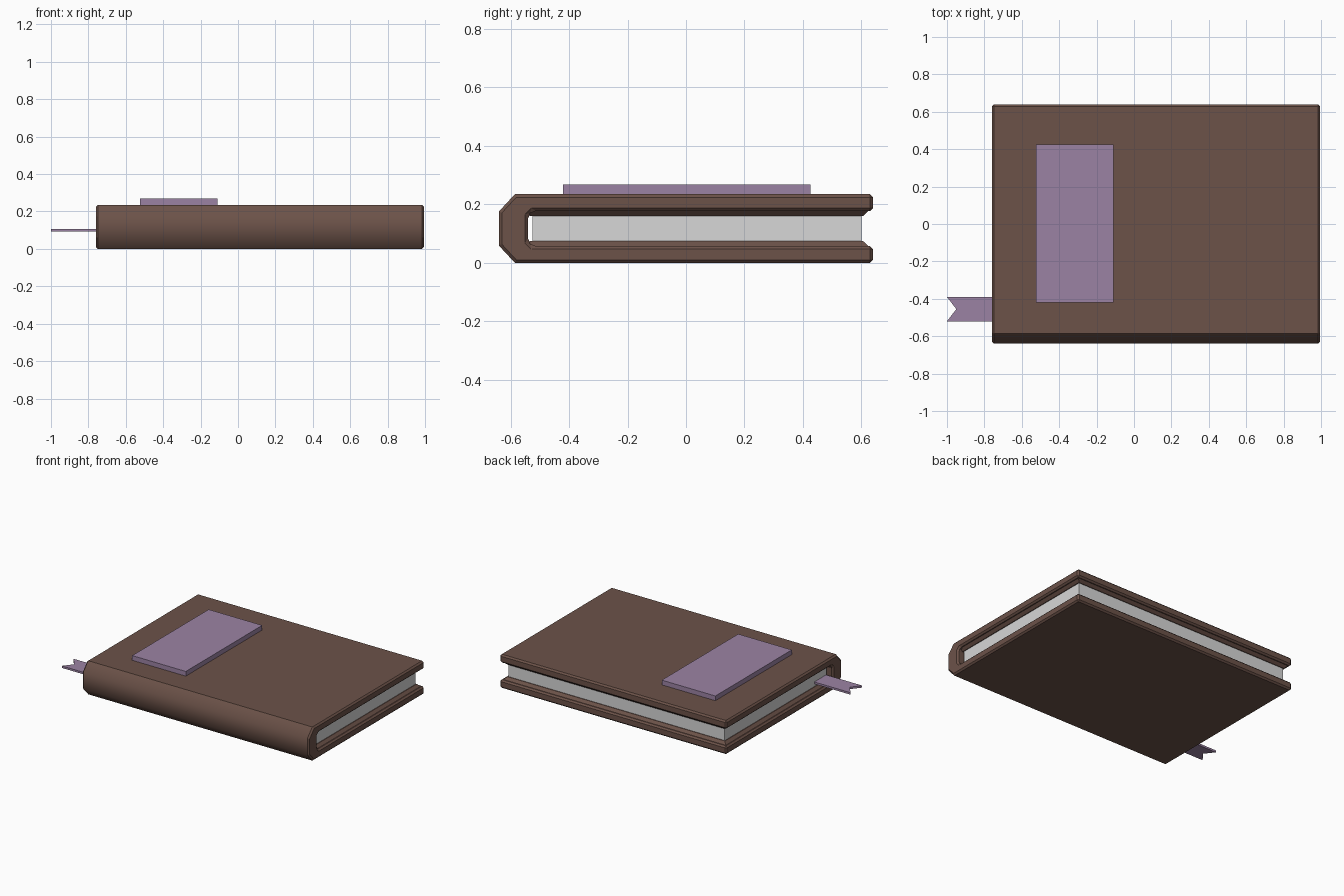
import bpy, bmesh
from mathutils import Vector

cube = bpy.data.objects.get("Cube")
if cube:
    bpy.data.objects.remove(cube, do_unlink=True)


def material(name, rgb):
    m = bpy.data.materials.new(name)
    m.use_nodes = True
    m.diffuse_color = (*rgb, 1)
    m.node_tree.nodes["Principled BSDF"].inputs["Base Color"].default_value = (*rgb, 1)
    return m


BROWN = material("brown leather", (0.15, 0.085, 0.066))
PURPLE = material("dusty purple", (0.33, 0.226, 0.37))
PAPER = material("pale paper", (0.68, 0.68, 0.68))


def prism(name, points, direction, mat, bevel=0):
    """Extrude a closed outline along a direction, optionally chamfering sharp edges."""
    bm = bmesh.new()
    face = bm.faces.new([bm.verts.new(p) for p in points])
    side = bmesh.ops.extrude_face_region(bm, geom=[face])
    moved = [v for v in side["geom"] if isinstance(v, bmesh.types.BMVert)]
    bmesh.ops.translate(bm, verts=moved, vec=Vector(direction))
    bmesh.ops.recalc_face_normals(bm, faces=bm.faces)
    if bevel:
        # the long spine corners stay as they are
        edges = [e for e in bm.edges
                 if not (all(v.co.y < -0.57 for v in e.verts)
                         and abs(e.verts[0].co.x - e.verts[1].co.x) > 1)]
        bmesh.ops.bevel(bm, geom=edges, offset=bevel, segments=1,
                        affect='EDGES', clamp_overlap=True)
    mesh = bpy.data.meshes.new(name)
    bm.to_mesh(mesh)
    bm.free()
    mesh.materials.append(mat)
    obj = bpy.data.objects.new(name, mesh)
    bpy.context.collection.objects.link(obj)
    return obj


def box(name, x, y, z, mat, bevel=0):
    base = [(x[0], y[0], z[0]), (x[1], y[0], z[0]), (x[1], y[1], z[0]), (x[0], y[1], z[0])]
    return prism(name, base, (0, 0, z[1] - z[0]), mat, bevel)


# Wrap-around cover: C-shaped section, mirrored about mid height
MID = 0.1175
half = [(-0.64, 0.058), (-0.585, MID), (0.64, MID), (0.64, 0.06), (-0.525, 0.06), (-0.54, 0.045)]
section = half + [(y, -z) for y, z in reversed(half)]
cover = prism("cover", [(-0.76, y, MID + z) for y, z in section], (1.755, 0, 0), BROWN, 0.012)
for f in cover.data.polygons:
    f.use_smooth = f.normal.y < -0.5 and abs(f.normal.x) < 0.1 and f.center.y < -0.57

# Linings inside both boards, with sloped rims
for name, z_board, z_page in (("lower_lining", 0.056, 0.075), ("upper_lining", 0.179, 0.16)):
    lining = box(name, (-0.745, 0.98), (-0.535, 0.625), sorted((z_board, z_page)), BROWN)
    for v in lining.data.vertices:
        if abs(v.co.z - z_page) < 0.001:
            v.co.x += 0.02 if v.co.x < 0 else -0.02
            if v.co.y > 0:
                v.co.y -= 0.02

# Page block
box("pages", (-0.72, 0.955), (-0.525, 0.6), (0.07, 0.165), PAPER)

# Label on the front board
box("cover_label", (-0.525, -0.11), (-0.42, 0.425), (0.23, 0.268), PURPLE)

# Swallow-tailed ribbon bookmark
tail = [(-0.6, -0.52), (-0.6, -0.39), (-1, -0.39), (-0.95, -0.455), (-1, -0.52)]
prism("ribbon", [(x, y, 0.093) for x, y in tail], (0, 0, 0.014), PURPLE)
